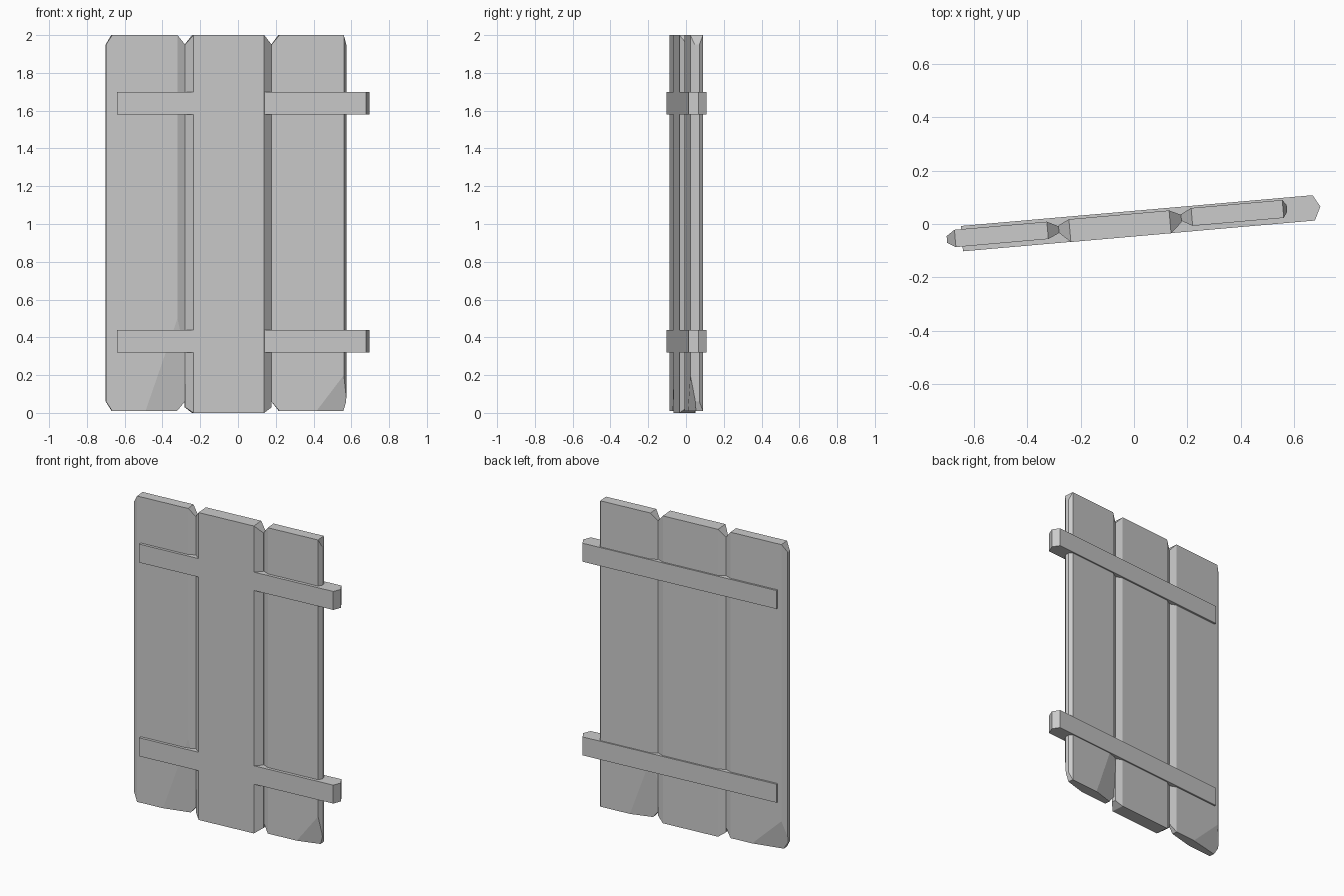
import bpy, bmesh
from math import radians
from mathutils import Matrix, Vector

if "Cube" in bpy.data.objects:
    bpy.data.objects.remove(bpy.data.objects["Cube"])

TURN = Matrix.Rotation(radians(5), 4, 'Z')   # whole shutter is swung 5 degrees


def finish(name, bm):
    bmesh.ops.recalc_face_normals(bm, faces=bm.faces)
    bm.transform(TURN)
    me = bpy.data.meshes.new(name)
    bm.to_mesh(me)
    bm.free()
    ob = bpy.data.objects.new(name, me)
    bpy.context.collection.objects.link(ob)


def chip(bm, a, b, c):
    """Slice off a corner along the plane through a, b, c."""
    a, b, c = map(Vector, (a, b, c))
    n = (b - a).cross(c - a).normalized()
    if n.z > 0:
        n = -n
    cut = bmesh.ops.bisect_plane(bm, geom=bm.verts[:] + bm.edges[:] + bm.faces[:],
                                 plane_co=a, plane_no=n, clear_outer=True)
    edges = [e for e in cut['geom_cut'] if isinstance(e, bmesh.types.BMEdge)]
    bmesh.ops.contextual_create(bm, geom=edges)


def plank(name, u, v, cap_v, z, cap_z, chips=()):
    """Board with tapered caps on both long edges; u = cap, face, face, cap."""
    bm = bmesh.new()
    rings = []
    for i, x in enumerate(u):
        y, h = (v, z) if i in (1, 2) else (cap_v, cap_z)
        rings.append([bm.verts.new(p) for p in
                      ((x, y[0], h[0]), (x, y[1], h[0]), (x, y[1], h[1]), (x, y[0], h[1]))])
    for r, s in zip(rings, rings[1:]):
        for k in range(4):
            bm.faces.new((r[k], r[k - 1], s[k - 1], s[k]))
    bm.faces.new(rings[0])
    bm.faces.new(rings[-1][::-1])
    bmesh.ops.recalc_face_normals(bm, faces=bm.faces)
    # chipped bottom corners: edge x, face y, direction inward, width, height
    for x, y, d, w, h in chips:
        depth = -0.03 if y > 0 else 0.03
        chip(bm, (x, y, h), (x + d * w, y, z[0]), (x, y + depth, z[0]))
    finish(name, bm)


def batten(name, z0, z1):
    """Cross bar with a pointed right end."""
    bm = bmesh.new()
    outline = [(-0.646, -0.046), (0.675, -0.046), (0.70, 0.004), (0.675, 0.049), (-0.646, 0.049)]
    f = bm.faces.new([bm.verts.new((x, y, z0)) for x, y in outline])
    new = bmesh.ops.extrude_face_region(bm, geom=[f])['geom']
    bmesh.ops.translate(bm, vec=(0, 0, z1 - z0),
                        verts=[g for g in new if isinstance(g, bmesh.types.BMVert)])
    finish(name, bm)


# Three boards
plank("left_plank", (-0.702, -0.671, -0.324, -0.282), (-0.028, 0.037), (-0.009, 0.016),
      (0.01, 2), (0.06, 1.95),
      [(-0.324, -0.028, -1, 0.17, 0.50), (-0.671, 0.037, 1, 0.20, 0.20)])
plank("middle_plank", (-0.282, -0.241, 0.135, 0.178), (-0.0465, 0.039), (-0.009, 0.019),
      (0.0, 2), (0.03, 1.95))
plank("right_plank", (0.178, 0.218, 0.560, 0.575), (-0.026, 0.041), (-0.004, 0.021),
      (0.01, 2), (0.06, 1.95),
      [(0.560, -0.026, -1, 0.145, 0.20), (0.218, 0.041, 1, 0.14, 0.40)])

# Two cross bars
for label, z0 in (("lower", 0.32), ("upper", 1.58)):
    batten(label + "_batten", z0, z0 + 0.12)
